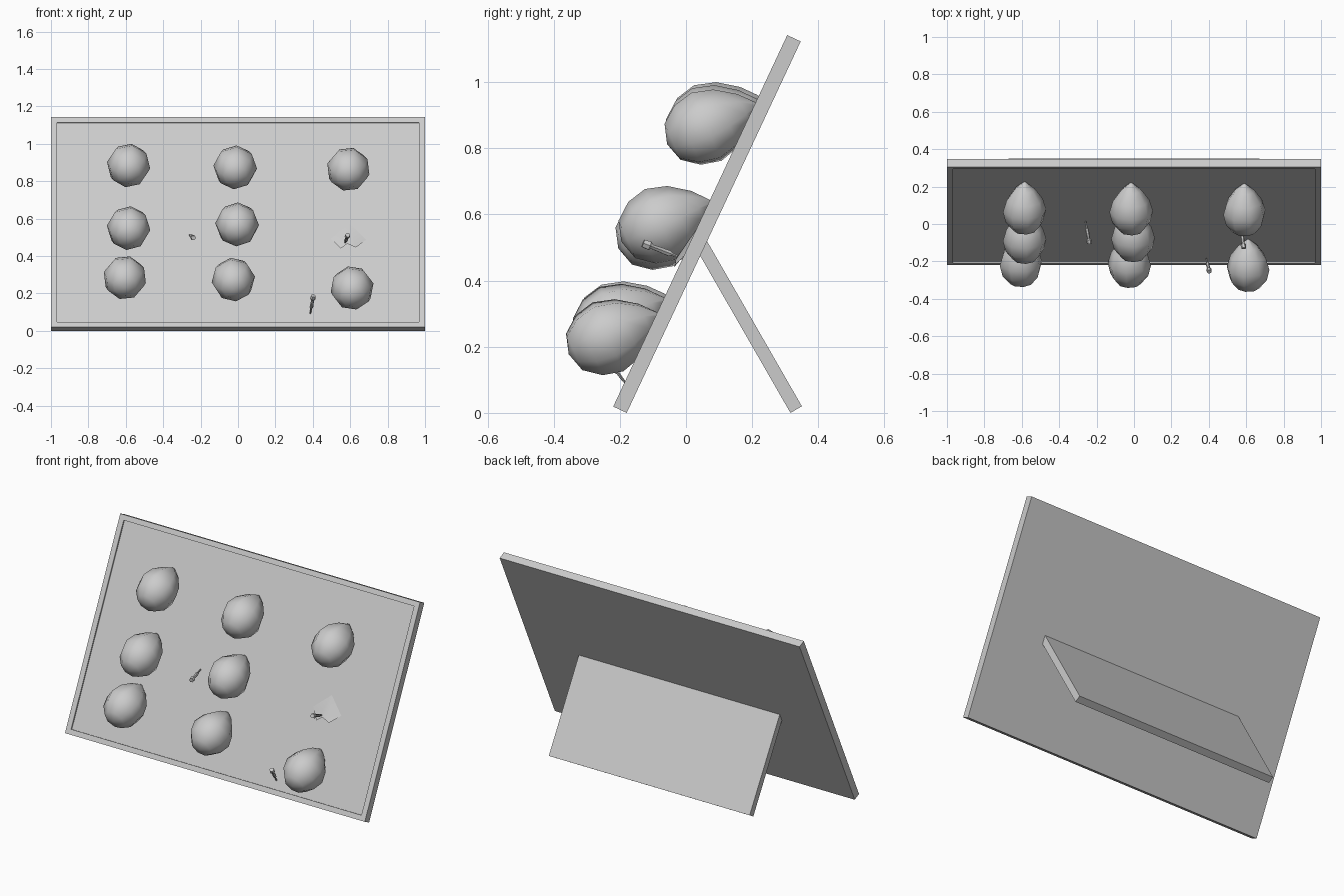
import bpy, bmesh, math, random
from mathutils import Matrix, Vector

if "Cube" in bpy.data.objects:
    bpy.data.objects.remove(bpy.data.objects["Cube"])

random.seed(4)


def finish(name, bm, mat, smooth=None):
    bmesh.ops.recalc_face_normals(bm, faces=bm.faces)
    me = bpy.data.meshes.new(name)
    bm.to_mesh(me)
    bm.free()
    ob = bpy.data.objects.new(name, me)
    bpy.context.collection.objects.link(ob)
    ob.matrix_world = mat
    if smooth is not None:
        me.shade_smooth()
        me.set_sharp_from_angle(angle=math.radians(smooth))
    return ob


def frame(origin, x, y, z):
    m = Matrix((x, y, z)).transposed().to_4x4()
    m.translation = origin
    return m


def slab(bm, size, center):
    m = Matrix.Translation(center) @ Matrix.Diagonal((*size, 1))
    return bmesh.ops.create_cube(bm, size=1, matrix=m)


def lathe(profile, sides):
    """Revolve (radius, height) points about local z."""
    bm = bmesh.new()
    vs = [bm.verts.new((r, 0, h)) for r, h in profile]
    es = [bm.edges.new(p) for p in zip(vs, vs[1:])]
    bmesh.ops.spin(bm, geom=vs + es, axis=(0, 0, 1), cent=(0, 0, 0),
                   angle=math.tau, steps=sides)
    bmesh.ops.remove_doubles(bm, verts=bm.verts, dist=1e-5)
    return bm


def aim(start, direction, roll=0.0):
    q = Vector(direction).to_track_quat('Z', 'Y')
    return (Matrix.Translation(start) @ q.to_matrix().to_4x4()
            @ Matrix.Rotation(roll, 4, 'Z'))


# Leaning board with a shallow recessed front panel
LEAN = math.radians(25.1)
s, c = math.sin(LEAN), math.cos(LEAN)
LEN, THICK = 1.24, 0.045
Z0, Y0 = THICK * s, -0.22
board_mat = frame((0, Y0, Z0), (1, 0, 0), (0, s, c), (0, -c, s))


def board_y(z):
    return Y0 + (z - Z0) * s / c


bm = bmesh.new()
slab(bm, (2, LEN, THICK), (0, LEN / 2, -THICK / 2))
front = max(bm.faces, key=lambda f: f.calc_center_median().z)
bmesh.ops.inset_region(bm, faces=[front], thickness=0.045)
for v in front.verts:
    v.co.y = 0.03 if v.co.y < LEN / 2 else LEN - 0.03
walls = bmesh.ops.extrude_discrete_faces(bm, faces=[front])["faces"]
bmesh.ops.translate(bm, verts=walls[0].verts, vec=(0, 0, -0.008))
finish("board", bm, board_mat)

# Rear prop
bm = bmesh.new()
slab(bm, (1.34, 0.575, 0.04), (0, 0.2875, 0))
finish("rear_prop", bm, frame((0, 0.333, 0.01), (1, 0, 0),
                              (0, -0.498, 0.867), (0, -0.867, -0.498)))

# Balloons pinned by their tips, hanging slightly downwards
BALLOON = [(0, -0.13), (0.062, -0.112), (0.102, -0.062), (0.117, 0.0),
           (0.098, 0.065), (0.055, 0.125), (0.012, 0.162), (0, 0.17)]
TILT = math.radians(24)
for i, (x, z) in enumerate([(-0.585, 0.885), (-0.015, 0.875), (0.59, 0.865),
                            (-0.585, 0.55), (-0.005, 0.57), (-0.605, 0.285),
                            (-0.025, 0.275), (0.61, 0.23)]):
    y = board_y(z + 0.065) - 0.145
    finish(f"balloon_{i + 1}", lathe(BALLOON, 8),
           aim((x, y, z), (0, math.cos(TILT), math.sin(TILT)),
               random.uniform(0, 0.7)), 60)

# Burst balloon scrap: shallow fan against the panel
bm = bmesh.new()
apex = bm.verts.new((0.595, 0.615, -0.004))
rim = [bm.verts.new(p) for p in [(0.495, 0.525, -0.006), (0.55, 0.46, 0.012),
                                 (0.585, 0.485, 0.018), (0.63, 0.465, 0.012),
                                 (0.685, 0.52, -0.006)]]
for a, b in zip(rim, rim[1:]):
    bm.faces.new((apex, a, b))
finish("burst_balloon", bm, board_mat, 60)

# Darts: needle, barrel and flared tail
DART = [(0, -0.01), (0.004, 0.0), (0.005, 0.035), (0.010, 0.045),
        (0.008, 0.1), (0.015, 0.108), (0.013, 0.13), (0, 0.13)]
for i, (tip, tail) in enumerate([
        ((-0.258, 0.01, 0.512), (-0.238, -0.105, 0.497)),
        ((0.572, -0.01, 0.467), (0.587, -0.13, 0.513)),
        ((0.387, -0.187, 0.095), (0.403, -0.255, 0.187))]):
    tip, tail = Vector(tip), Vector(tail)
    k = (tail - tip).length / 0.13
    finish(f"dart_{i + 1}", lathe([(r, h * k) for r, h in DART], 6),
           aim(tip, tail - tip), 40)
